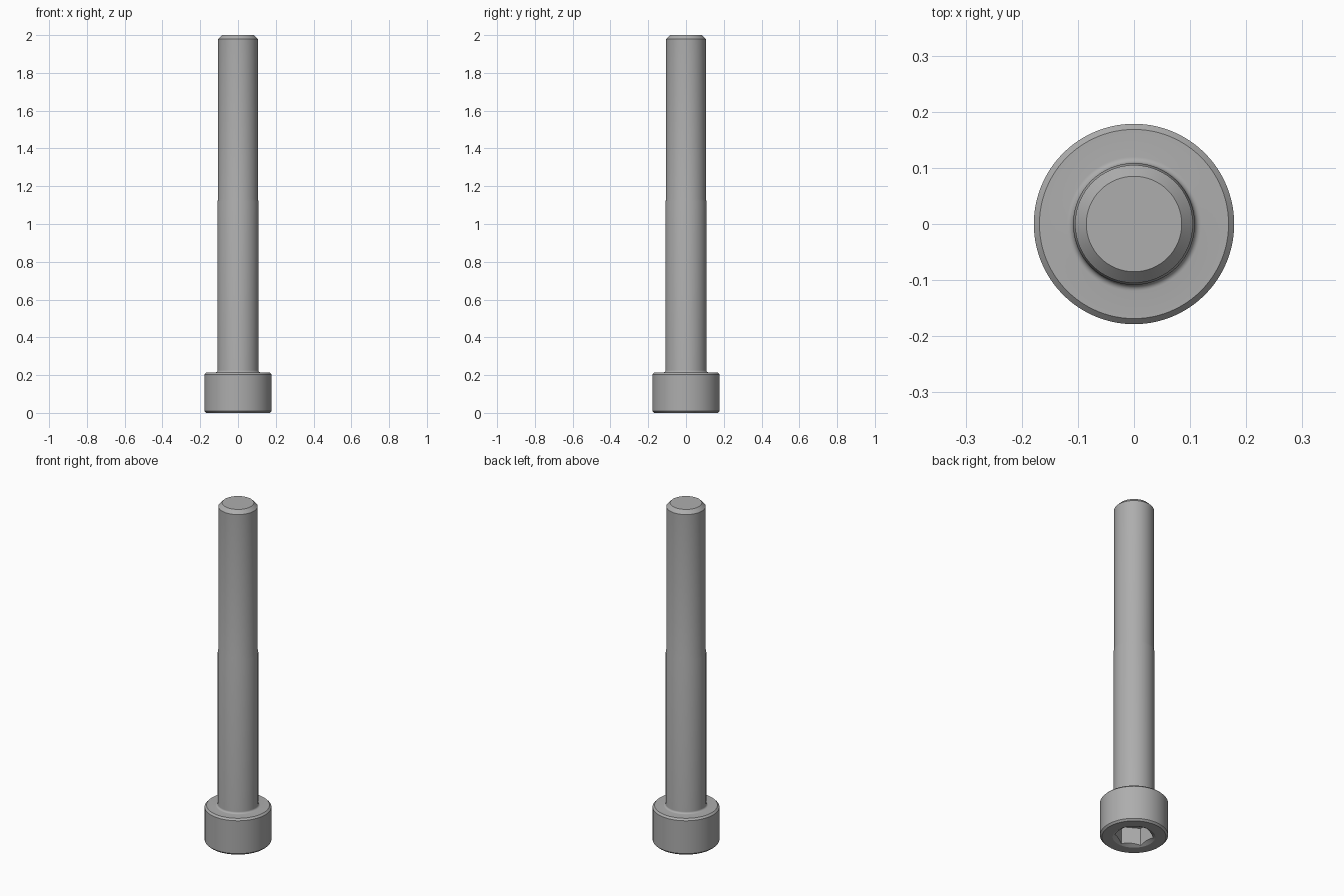
import bpy, bmesh, math

if "Cube" in bpy.data.objects:
    bpy.data.objects.remove(bpy.data.objects["Cube"])

SEGS = 96

steel = bpy.data.materials.new("steel grey")
steel.diffuse_color = (0.42, 0.42, 0.42, 1)
steel.use_nodes = True
steel.node_tree.nodes["Principled BSDF"].inputs["Base Color"].default_value = steel.diffuse_color


def lathe(name, profile, segs=SEGS, turn=0.0):
    """Closed solid of revolution from (radius, height) points, capped at both ends."""
    bm = bmesh.new()
    rings = []
    for r, z in profile:
        rings.append([bm.verts.new((r * math.cos(turn + math.tau * i / segs),
                                    r * math.sin(turn + math.tau * i / segs), z))
                      for i in range(segs)])
    for a, b in zip(rings, rings[1:]):
        for i in range(segs):
            j = (i + 1) % segs
            bm.faces.new((a[i], a[j], b[j], b[i]))
    bm.faces.new(rings[0][::-1])
    bm.faces.new(rings[-1])
    bmesh.ops.recalc_face_normals(bm, faces=bm.faces)
    mesh = bpy.data.meshes.new(name)
    bm.to_mesh(mesh)
    bm.free()
    mesh.materials.append(steel)
    obj = bpy.data.objects.new(name, mesh)
    bpy.context.collection.objects.link(obj)
    return obj


# Head, under-head fillet, plain shank, slimmer threaded length, chamfered tip
HEAD_R, HEAD_H = 0.1786, 0.2143
SHANK_R, THREAD_R = 0.1085, 0.105
FILLET = 0.011
fillet = [(SHANK_R + FILLET * (1 - math.sin(t)), HEAD_H + FILLET * (1 - math.cos(t)))
          for t in (math.pi / 2 * k / 6 for k in range(7))]
profile = [(HEAD_R - 0.01, 0), (HEAD_R, 0.01),
           (HEAD_R, HEAD_H - 0.01), (HEAD_R - 0.01, HEAD_H),
           *fillet,
           (SHANK_R, 1.118), (THREAD_R, 1.132),
           (THREAD_R, 1.979), (0.085, 2.0)]
bolt = lathe("socket_head_bolt", profile)

# Hex socket and its countersunk rim
HEX_R = 0.1031
hex_cutter = lathe("hex_socket_cutter", [(HEX_R, -0.05), (HEX_R, 0.107)], 6, math.pi / 6)
rim_cutter = lathe("rim_cutter", [(0.126, -0.0081), (0.112, 0.0), (0.08, 0.0185)])

for cutter in (hex_cutter, rim_cutter):
    cutter.hide_render = True
    mod = bolt.modifiers.new(cutter.name, 'BOOLEAN')
    mod.operation = 'DIFFERENCE'
    mod.solver = 'EXACT'
    mod.object = cutter

# Apply the cuts, then remove the cutters
bpy.context.view_layer.objects.active = bolt
bolt.select_set(True)
for mod in list(bolt.modifiers):
    bpy.ops.object.modifier_apply(modifier=mod.name)
for cutter in (hex_cutter, rim_cutter):
    bpy.data.objects.remove(cutter, do_unlink=True)

bpy.ops.object.shade_smooth_by_angle(angle=math.radians(28))
